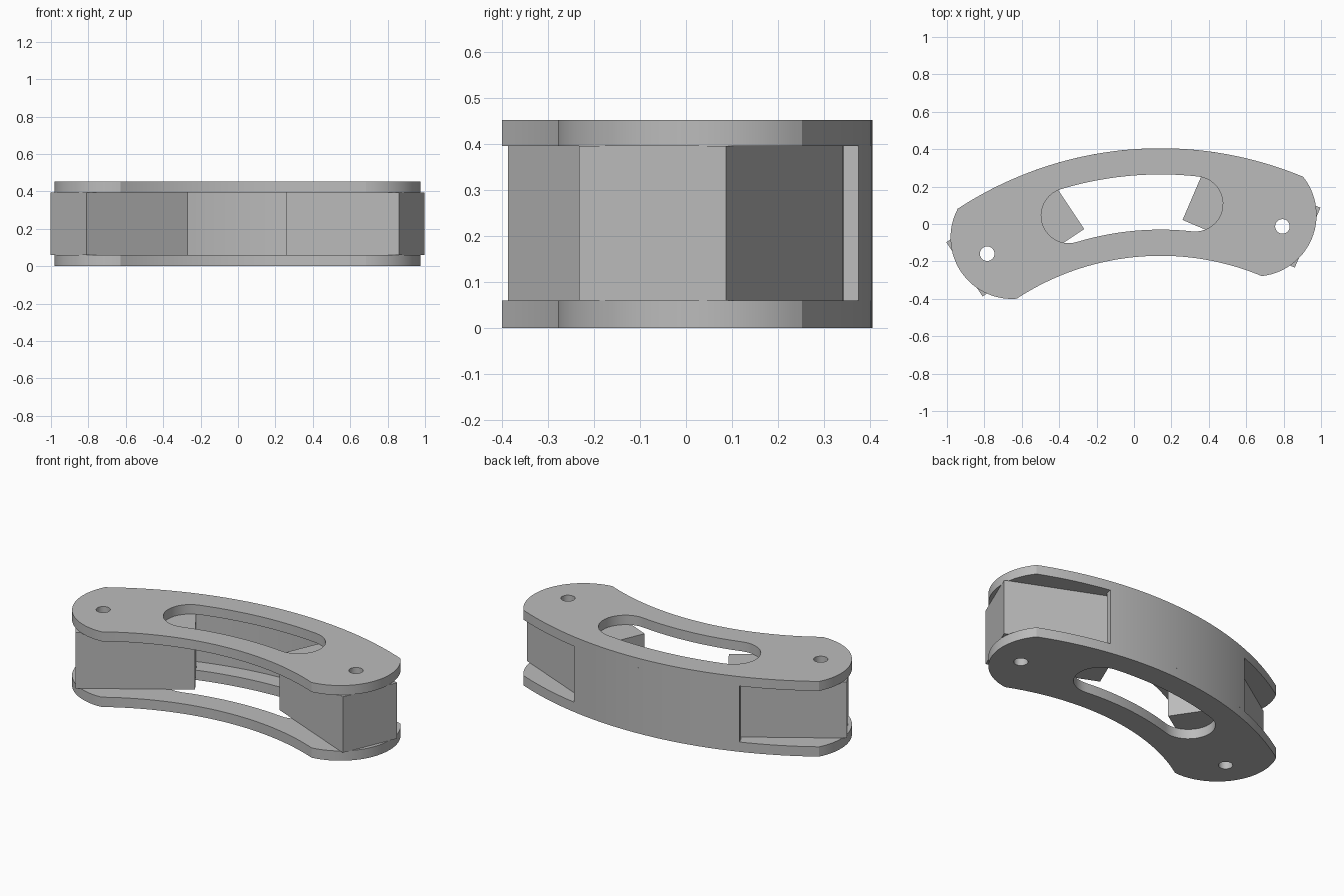
import bpy, bmesh, math
from mathutils import Vector

if "Cube" in bpy.data.objects:
    bpy.data.objects.remove(bpy.data.objects["Cube"])

# Everything lies on arcs about one centre, mirrored about a tilted axis
CENTRE, TILT = Vector((0.142, -1.575)), math.radians(5.28)
R_OUT, R_IN, R_MID = 1.98, 1.405, 1.6925
Z0, Z1, Z2, Z3 = 0.0, 0.059, 0.395, 0.452

grey = bpy.data.materials.new("light_grey")
grey.diffuse_color = (0.5, 0.5, 0.5, 1)
grey.use_nodes = True
grey.node_tree.nodes["Principled BSDF"].inputs["Base Color"].default_value = grey.diffuse_color


def polar(r, deg):
    """Point at radius r, deg clockwise from the symmetry axis (untilted)."""
    a = math.radians(deg)
    return Vector((r * math.sin(a), r * math.cos(a)))


def sweep(r, d0, d1, n=40):
    return [polar(r, d0 + (d1 - d0) * i / n) for i in range(n + 1)]


def circle(c, r, n=32):
    return [c + polar(r, 360 * i / n) for i in range(n)]


def place(p):
    c, s = math.cos(TILT), math.sin(TILT)
    return CENTRE + Vector((c * p.x - s * p.y, s * p.x + c * p.y))


def prism(name, loops, z0, z1):
    """Extrude an outline with optional holes between two heights."""
    bm = bmesh.new()
    edges = []
    for loop in loops:
        vs = [bm.verts.new((*place(p), z0)) for p in loop]
        edges += [bm.edges.new((vs[i - 1], vs[i])) for i in range(len(vs))]
    bmesh.ops.triangle_fill(bm, edges=edges, use_beauty=True, use_dissolve=False)
    ext = bmesh.ops.extrude_face_region(bm, geom=bm.faces[:], use_keep_orig=True)
    for v in ext["geom"]:
        if isinstance(v, bmesh.types.BMVert):
            v.co.z = z1
    bmesh.ops.recalc_face_normals(bm, faces=bm.faces[:])
    me = bpy.data.meshes.new(name)
    bm.to_mesh(me)
    bm.free()
    me.materials.append(grey)
    ob = bpy.data.objects.new(name, me)
    bpy.context.collection.objects.link(ob)
    bpy.context.view_layer.objects.active = ob
    ob.select_set(True)
    bpy.ops.object.shade_smooth_by_angle(angle=math.radians(30))
    ob.select_set(False)


# Plate outline: two long arcs joined by shallow round ends
END, CAP_R, CAP_BACK = 27.93, 0.328, 0.158


def cap(side):
    """Round end from the outer corner to the inner corner."""
    t = polar(1, side * (END + 90))if side > 0 else polar(1, -END - 90)
    c = polar(R_MID, side * END) - t * CAP_BACK
    half = math.degrees(math.acos(CAP_BACK / CAP_R))
    mid = side * (END + 90)
    return [c + polar(CAP_R, mid - side * half + side * 2 * half * i / 28)
            for i in range(1, 28)]


outline = (sweep(R_OUT, -END, END) + cap(1)
           + sweep(R_IN, END, -END) + cap(-1)[::-1])

# Curved slot with half-round ends
SLOT, HW = 11.57, 0.1475
slot = sweep(R_MID + HW, -SLOT, SLOT, 24)
slot += [polar(R_MID, SLOT) + polar(HW, SLOT + 180 * i / 20) for i in range(1, 20)]
slot += sweep(R_MID - HW, SLOT, -SLOT, 24)
slot += [polar(R_MID, -SLOT) + polar(HW, 180 - SLOT + 180 * i / 20) for i in range(1, 20)]

pins = {s: circle(polar(R_MID, s * END), 0.039) for s in (-1, 1)}

# Lower and upper plates
for name, a, b in (("lower_plate", Z0, Z1), ("upper_plate", Z2, Z3)):
    prism(name, [outline, slot, pins[-1], pins[1]], a, b)

# Square end blocks, bored for the pins
for side, name in ((-1, "left_block"), (1, "right_block")):
    a = polar(1.869, side * 32.5)
    b = polar(1.522, side * 33.42)
    c = polar(1.601, side * 9.49)
    prism(name, [[a, b, c, a + c - b], pins[side]], Z1, Z2)

# Thin curved wall along the outer edge
prism("back_wall", [sweep(R_OUT, -15.2, 15.2) + sweep(R_OUT - 0.034, 15.2, -15.2)], Z1, Z2)
